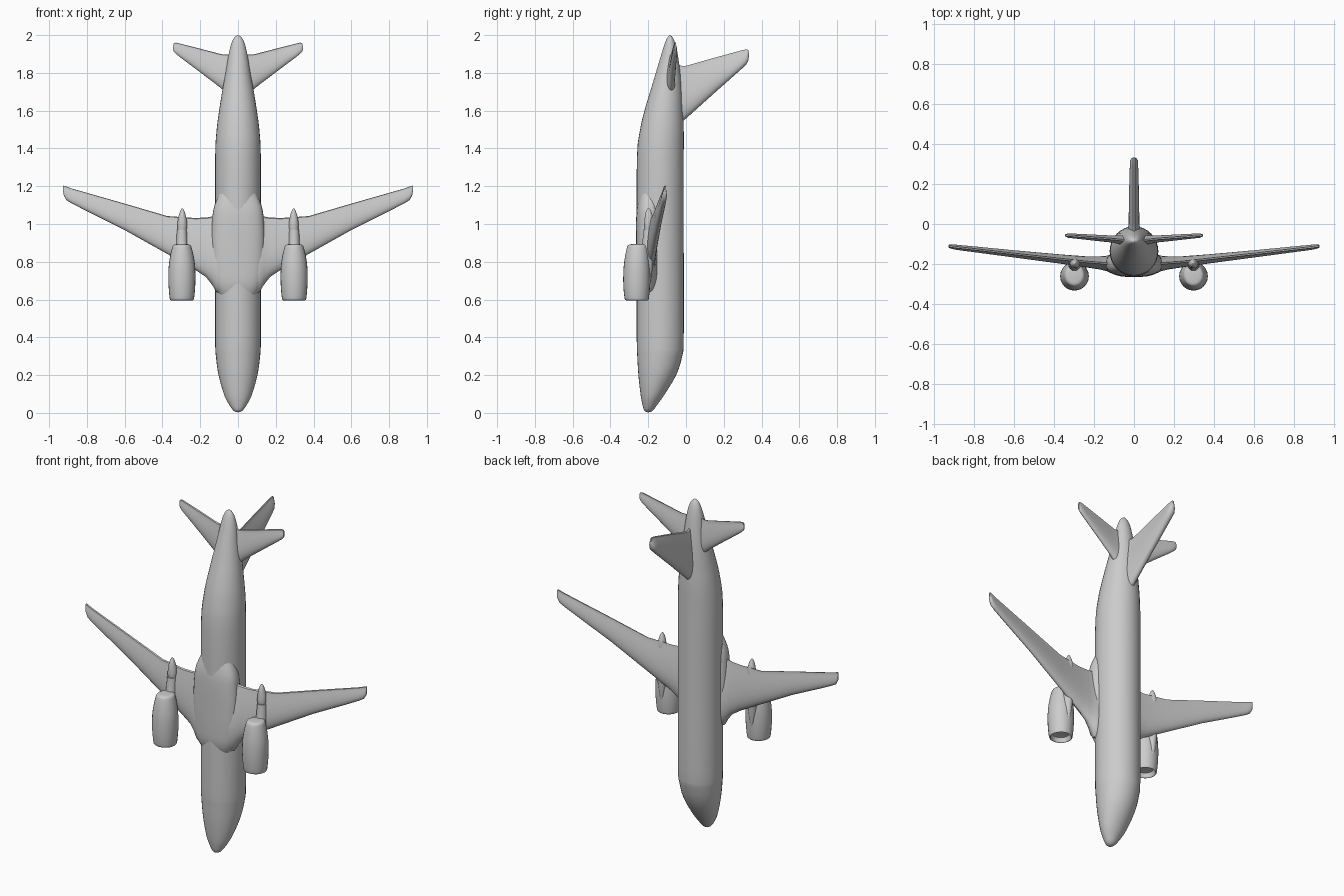
import bpy, bmesh, math
from mathutils import Vector

if "Cube" in bpy.data.objects:
    bpy.data.objects.remove(bpy.data.objects["Cube"], do_unlink=True)

grey = bpy.data.materials.new("plain grey")
grey.use_nodes = True
COLOUR = (0.6, 0.6, 0.6, 1)
grey.diffuse_color = COLOUR
grey.node_tree.nodes["Principled BSDF"].inputs["Base Color"].default_value = COLOUR


def smooth_rows(rows, steps):
    """Catmull-Rom resampling of a short table of sections."""
    out = []
    for i in range(len(rows) - 1):
        p = [Vector(rows[max(0, min(len(rows) - 1, i + k))]) for k in (-1, 0, 1, 2)]
        for s in range(steps):
            t = s / steps
            out.append(0.5 * (2 * p[1] + (p[2] - p[0]) * t
                              + (2 * p[0] - 5 * p[1] + 4 * p[2] - p[3]) * t ** 2
                              + (3 * p[1] - p[0] - 3 * p[2] + p[3]) * t ** 3))
    return out + [Vector(rows[-1])]


def loft(name, rings, mirror=False):
    """Skin closed rings of points, cap both ends, optionally mirror in x."""
    bm = bmesh.new()
    vr = [[bm.verts.new(p) for p in ring] for ring in rings]
    n = len(vr[0])
    for a, b in zip(vr, vr[1:]):
        for i in range(n):
            bm.faces.new((a[i], a[(i + 1) % n], b[(i + 1) % n], b[i]))
    bm.faces.new(vr[0])
    bm.faces.new(vr[-1])
    bmesh.ops.recalc_face_normals(bm, faces=bm.faces)
    mesh = bpy.data.meshes.new(name)
    bm.to_mesh(mesh)
    bm.free()
    mesh.materials.append(grey)
    ob = bpy.data.objects.new(name, mesh)
    bpy.context.collection.objects.link(ob)
    if mirror:
        ob.modifiers.new("mirror", 'MIRROR').use_mirror_merge = False
    bpy.ops.object.select_all(action='DESELECT')
    ob.select_set(True)
    bpy.context.view_layer.objects.active = ob
    bpy.ops.object.shade_smooth_by_angle(angle=math.radians(40))
    return ob


def body(name, rows, x=0.0, steps=3, power=1.0, mirror=False, n=32):
    """Body along z from rows of (z, half width, belly y, back y)."""
    rings = []
    for row in map(tuple, smooth_rows([r + (0,) * (4 - len(r)) for r in rows], steps)):
        z, w, y0, y1 = row
        ring = []
        for i in range(n):
            c, s = math.cos(2 * math.pi * i / n), math.sin(2 * math.pi * i / n)
            c, s = (math.copysign(abs(v) ** power, v) for v in (c, s))
            ring.append((x + max(w, .002) * c, (y0 + y1) / 2 + max(y1 - y0, .004) / 2 * s, z))
        rings.append(ring)
    return loft(name, rings, mirror)


def foil(name, rows, place, mirror=False, half=12):
    """Aerofoil surface from rows of (span, leading z, trailing z, offset, thickness)."""
    rings = []
    for span, lead, trail, off, thick in rows:
        ring = []
        for i in range(2 * half):
            a = math.pi * i / half
            c = (1 - math.cos(a)) / 2
            h = thick * (1.49 * math.sqrt(c) - .63 * c - 1.76 * c ** 2 + 1.42 * c ** 3 - .47 * c ** 4)
            h = max(h, .004 if 0 < i else 0)
            ring.append(place(span, off + (h if i <= half else -h), lead + (trail - lead) * c))
        rings.append(ring)
    return loft(name, rings, mirror)


# Fuselage, nose down
body("fuselage", [
    (.003, .0, -.202, -.198), (.012, .024, -.221, -.176), (.05, .051, -.232, -.147),
    (.1, .075, -.241, -.112), (.2, .103, -.252, -.052), (.3, .117, -.258, -.02),
    (.4, .121, -.261, -.012), (.9, .121, -.261, -.012), (1.35, .121, -.26, -.012),
    (1.5, .113, -.243, -.012), (1.6, .1, -.22, -.016), (1.7, .084, -.19, -.021),
    (1.8, .066, -.16, -.03), (1.9, .049, -.13, -.044), (1.96, .034, -.111, -.058),
    (1.99, .017, -.097, -.072), (2.0, .0, -.087, -.083)])

# Belly fairing blending the wing roots into the fuselage
body("wing_root_fairing", [
    (.6, .08, -.235, -.15), (.67, .12, -.259, -.135), (.76, .138, -.264, -.13),
    (.9, .142, -.265, -.13), (1.02, .137, -.264, -.13), (1.1, .124, -.258, -.135),
    (1.2, .08, -.235, -.15)], power=.8)


def sideways(span, off, z):
    return (span, off, z)


def upright(span, off, z):
    return (off, span, z)


# Main wings, swept with dihedral
foil("wings", [
    (.05, .62, 1.07, -.2, .105), (.115, .64, 1.055, -.198, .095), (.135, .675, 1.04, -.197, .078),
    (.17, .72, 1.034, -.194, .066), (.23, .76, 1.032, -.19, .056), (.375, .842, 1.042, -.174, .046),
    (.6, .968, 1.108, -.149, .036), (.8, 1.068, 1.165, -.126, .029), (.88, 1.109, 1.188, -.117, .026),
    (.908, 1.126, 1.198, -.113, .024), (.922, 1.15, 1.203, -.111, .016),
    (.926, 1.17, 1.2, -.111, .006)], sideways, True)

# Tailplane
foil("tailplane", [
    (.02, 1.655, 1.9, -.083, .05), (.075, 1.705, 1.897, -.079, .044), (.1, 1.727, 1.902, -.076, .036),
    (.2, 1.803, 1.928, -.068, .03), (.3, 1.878, 1.953, -.06, .024), (.328, 1.9, 1.96, -.058, .022),
    (.34, 1.913, 1.957, -.057, .014), (.344, 1.925, 1.945, -.057, .006)], sideways, True)

# Vertical fin
foil("tail_fin", [
    (-.06, 1.5, 1.85, 0, .06), (-.015, 1.545, 1.835, 0, .058), (.01, 1.567, 1.84, 0, .054),
    (.15, 1.693, 1.88, 0, .05), (.29, 1.817, 1.918, 0, .042), (.318, 1.843, 1.924, 0, .038),
    (.329, 1.862, 1.922, 0, .024), (.333, 1.885, 1.91, 0, .008)], upright)

# Engine nacelles with a shallow intake at the lower end
body("engine_nacelles", [
    (.625, .02, -.28, -.24), (.622, .046, -.306, -.214), (.6, .054, -.314, -.204),
    (.597, .06, -.32, -.2), (.61, .065, -.326, -.196), (.68, .071, -.332, -.19),
    (.76, .071, -.331, -.19), (.82, .064, -.324, -.194), (.87, .053, -.314, -.2),
    (.888, .045, -.306, -.207), (.893, .03, -.29, -.222)], x=.297, mirror=True, n=24)

# Pylons joining the nacelles to the wings
body("engine_pylons", [
    (.68, .008, -.21, -.19), (.74, .022, -.235, -.18), (.82, .03, -.245, -.172),
    (.9, .03, -.232, -.168), (.97, .026, -.224, -.17)], x=.297, mirror=True, n=16)

# Pointed fairings trailing behind the wings
body("trailing_fairings", [
    (.93, .012, -.21, -.18), (.98, .026, -.221, -.172), (1.03, .022, -.219, -.174),
    (1.06, .014, -.214, -.182), (1.078, .006, -.206, -.19), (1.082, .0, -.2, -.196)],
    x=.295, mirror=True, n=16)
